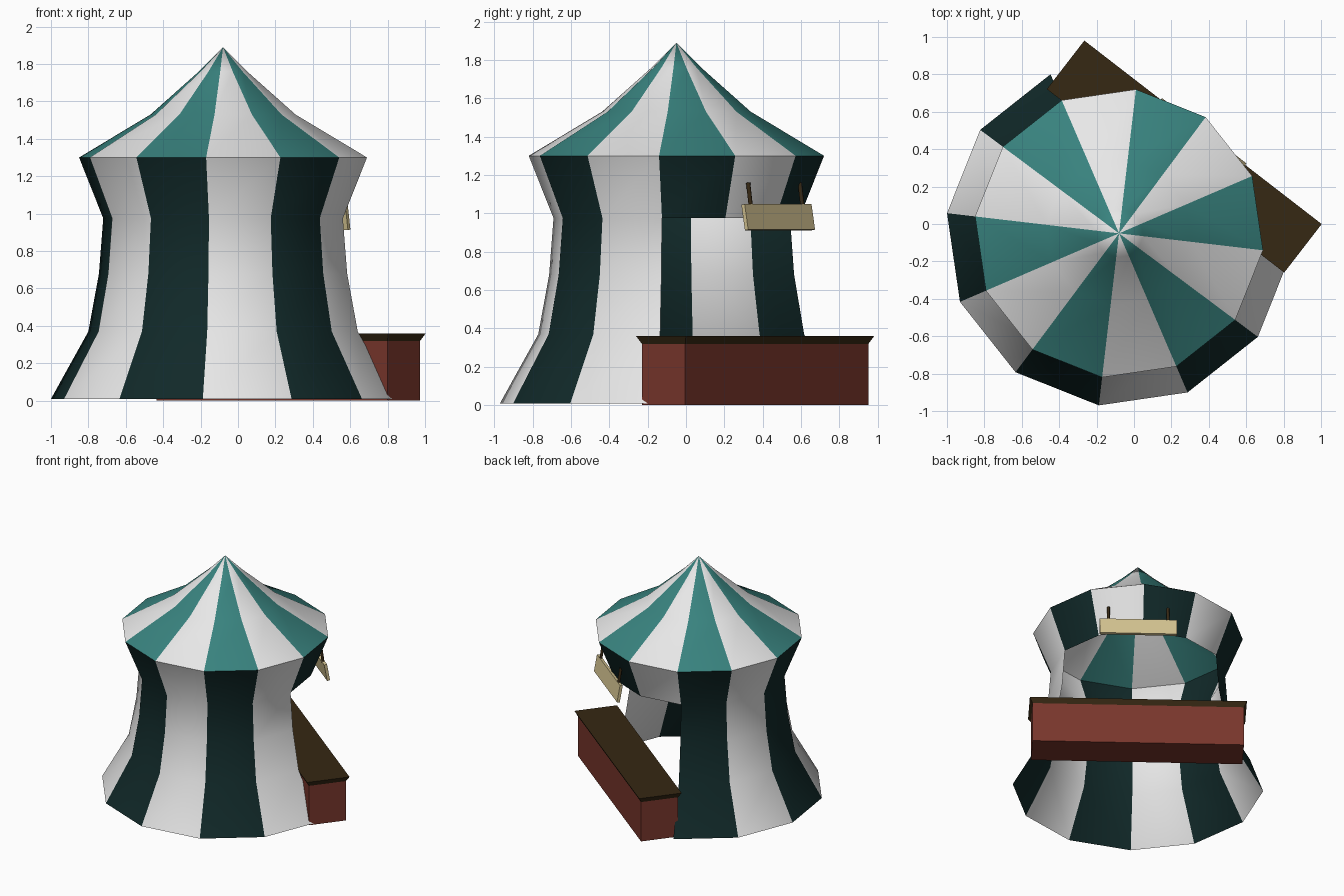
import bpy, bmesh
from math import sin, cos, radians
from mathutils import Vector, Matrix

cube = bpy.data.objects.get("Cube")
if cube:
    bpy.data.objects.remove(cube)


def material(name, rgb):
    m = bpy.data.materials.new(name)
    m.use_nodes = True
    m.diffuse_color = (*rgb, 1)
    m.node_tree.nodes["Principled BSDF"].inputs["Base Color"].default_value = (*rgb, 1)
    return m


white = material("canvas white", (0.8, 0.8, 0.8))
teal = material("roof teal", (0.04, 0.225, 0.21))
dark = material("wall dark teal", (0.0055, 0.022, 0.022))
red = material("counter red", (0.19, 0.037, 0.025))
brown = material("dark wood", (0.037, 0.021, 0.0065))
tan = material("sign tan", (0.65, 0.54, 0.28))

CENTRE = Vector((-0.08, -0.05, 0))
SIDES = 12
START = -6.7      # angle of the first tent corner
OPEN_SIDES = 4    # wall panels left out for the serving hatch

# Frame of the serving side: local x runs along the counter, local y points out
FRAME = Matrix.Translation(CENTRE) @ Matrix.Rotation(radians(52.3 - 90), 4, "Z")
SHIFT = 0.025


def finish(name, bm, mats, smooth_angle=None):
    mesh = bpy.data.meshes.new(name)
    bm.to_mesh(mesh)
    bm.free()
    obj = bpy.data.objects.new(name, mesh)
    bpy.context.collection.objects.link(obj)
    for m in mats:
        mesh.materials.append(m)
    if smooth_angle:
        bpy.ops.object.select_all(action="DESELECT")
        obj.select_set(True)
        bpy.context.view_layer.objects.active = obj
        bpy.ops.object.shade_smooth_by_angle(angle=radians(smooth_angle))
    return obj


def ring(bm, r, z):
    angles = [radians(START + 360 / SIDES * i) for i in range(SIDES)]
    return [bm.verts.new(CENTRE + Vector((r * cos(a), r * sin(a), z))) for a in angles]


# Striped canvas: walls and roof in one sheet, open at the hatch
bm = bmesh.new()
walls = [(0.926, 0.01), (0.725, 0.37), (0.668, 0.68), (0.645, 0.975), (0.775, 1.3)]
roof = [(0.39, 1.53), (0.13, 1.76)]
rings = [ring(bm, r, z) for r, z in walls + roof]
eave = len(walls) - 1
for row, (low, high) in enumerate(zip(rings, rings[1:])):
    for i in range(SIDES):
        if row < eave - 1 and i < OPEN_SIDES:
            continue
        j = (i + 1) % SIDES
        f = bm.faces.new((low[i], low[j], high[j], high[i]))
        f.material_index = 0 if i % 2 else (1 if row >= eave else 2)
apex = bm.verts.new(CENTRE + Vector((0, 0, 1.89)))
for i in range(SIDES):
    f = bm.faces.new((rings[-1][i], rings[-1][(i + 1) % SIDES], apex))
    f.material_index = 0 if i % 2 else 1
bmesh.ops.delete(bm, geom=[v for v in bm.verts if not v.link_faces], context="VERTS")
finish("tent_canvas", bm, [white, teal, dark], 40)


def box(name, size, place, mat, flare=0.0):
    """Box whose upper face is wider by flare on every side."""
    bm = bmesh.new()
    bmesh.ops.create_cube(bm, size=1)
    for v in bm.verts:
        grow = 2 * flare if v.co.z > 0 else 0
        v.co = Vector((v.co.x * (size[0] + grow), v.co.y * (size[1] + grow), v.co.z * size[2]))
    bm.transform(FRAME @ place)
    return finish(name, bm, [mat])


# Counter with a flared top
box("counter_base", (1.562, 0.286, 0.325), Matrix.Translation((SHIFT, 0.538, 0.1625)), red)
box("counter_top", (1.562, 0.286, 0.04), Matrix.Translation((SHIFT, 0.538, 0.34)), brown, 0.021)

# Hanging sign, tipped out at the bottom
tilt = Matrix.Rotation(radians(10), 4, "X")
box("sign_board", (0.57, 0.022, 0.135), Matrix.Translation((SHIFT, 0.69, 0.98)) @ tilt, tan)

# Two rods holding the sign
for side, label in ((-1, "left"), (1, "right")):
    bm = bmesh.new()
    bmesh.ops.create_cone(bm, segments=8, radius1=0.011, radius2=0.011, depth=0.14, cap_ends=True)
    lean = Matrix.Rotation(radians(8), 4, "X")
    bm.transform(FRAME @ Matrix.Translation((SHIFT + side * 0.22, 0.672, 1.09)) @ lean)
    finish("sign_rod_" + label, bm, [brown], 50)
